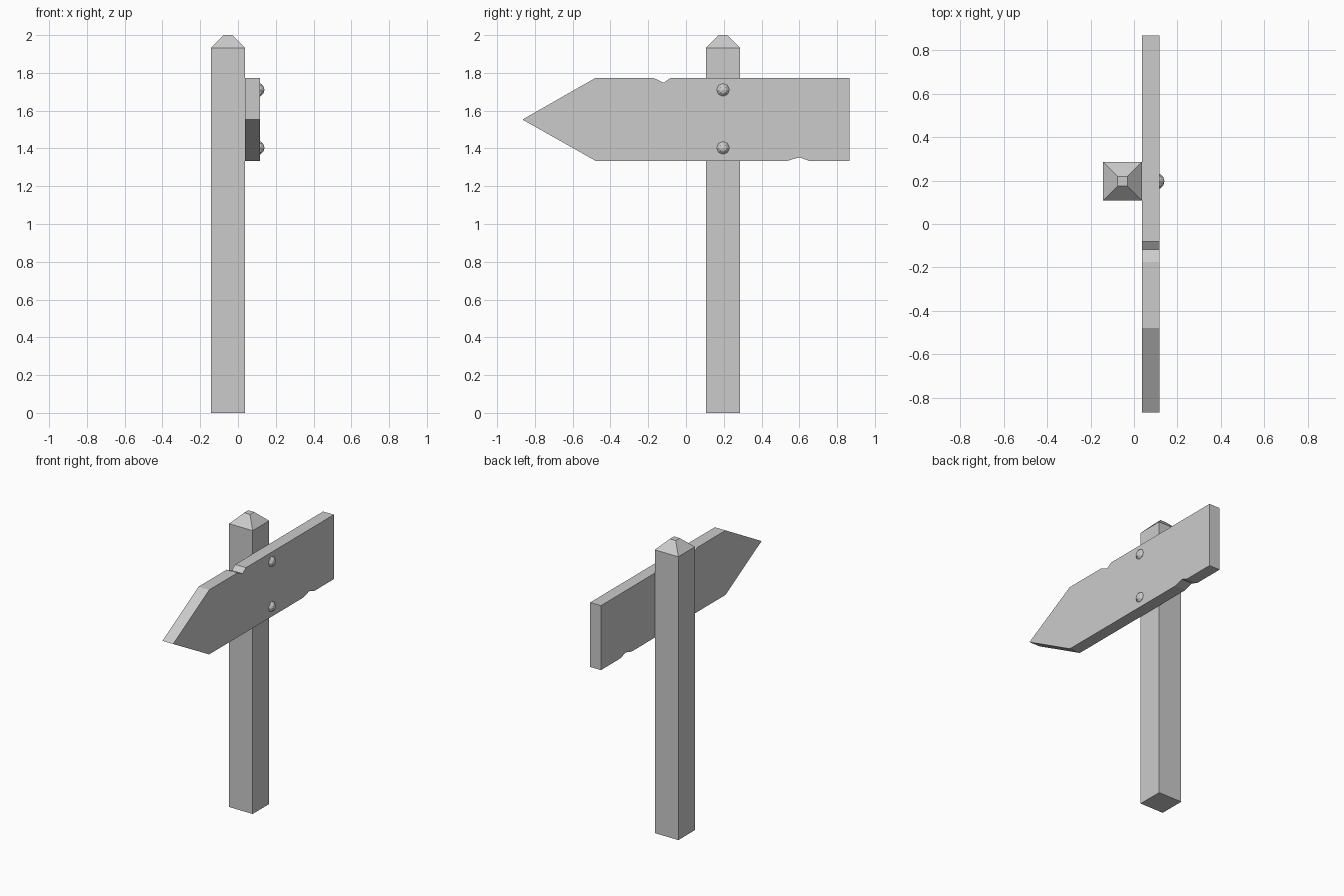
import bpy, bmesh
from mathutils import Matrix

if "Cube" in bpy.data.objects:
    bpy.data.objects.remove(bpy.data.objects["Cube"])

POST_X, POST_Y, HALF = -0.053, 0.196, 0.089


def finish(bm, name):
    bmesh.ops.recalc_face_normals(bm, faces=bm.faces)
    mesh = bpy.data.meshes.new(name)
    bm.to_mesh(mesh)
    bm.free()
    obj = bpy.data.objects.new(name, mesh)
    bpy.context.collection.objects.link(obj)
    return obj


def extrude(bm, face, vec):
    out = bmesh.ops.extrude_face_region(bm, geom=[face])["geom"]
    verts = [g for g in out if isinstance(g, bmesh.types.BMVert)]
    bmesh.ops.translate(bm, verts=verts, vec=vec)
    bm.faces.ensure_lookup_table()
    return verts, next(g for g in out if isinstance(g, bmesh.types.BMFace))


# Square post with a blunt pyramid top
bm = bmesh.new()
base = bm.faces.new([bm.verts.new((POST_X + sx * HALF, POST_Y + sy * HALF, 0))
                     for sx, sy in ((-1, -1), (1, -1), (1, 1), (-1, 1))])
_, top = extrude(bm, base, (0, 0, 1.933))
tip_verts, tip = extrude(bm, top, (0, 0, 0.067))
for v in tip_verts:
    v.co.x = POST_X + (v.co.x - POST_X) * 0.25
    v.co.y = POST_Y + (v.co.y - POST_Y) * 0.25
# remove faces left inside or duplicated, then close the shell
bmesh.ops.delete(bm, geom=[f for f in bm.faces if abs(f.normal.z) > 0.99
                           and all(0.01 < v.co.z < 1.99 for v in f.verts)],
                 context='FACES_ONLY')
bmesh.ops.holes_fill(bm, edges=bm.edges)
finish(bm, "post")

# Arrow board with a chipped notch on each long edge
outline = [(-0.866, 1.553), (-0.478, 1.334), (0.535, 1.334), (0.60, 1.353),
           (0.652, 1.334), (0.866, 1.334), (0.866, 1.774), (-0.081, 1.774),
           (-0.118, 1.748), (-0.174, 1.774), (-0.478, 1.774)]
bm = bmesh.new()
face = bm.faces.new([bm.verts.new((0.036, y, z)) for y, z in outline])
extrude(bm, face, (0.081, 0, 0))
finish(bm, "arrow_board")

# Round bolt heads, half sunk in the board
for name, z in (("upper_bolt", 1.71), ("lower_bolt", 1.403)):
    bm = bmesh.new()
    bmesh.ops.create_uvsphere(bm, u_segments=8, v_segments=6, radius=0.038)
    bmesh.ops.transform(bm, verts=bm.verts,
                        matrix=Matrix.Translation((0.102, POST_Y, z)) @ Matrix.Rotation(1.5708, 4, 'Y'))
    finish(bm, name)
